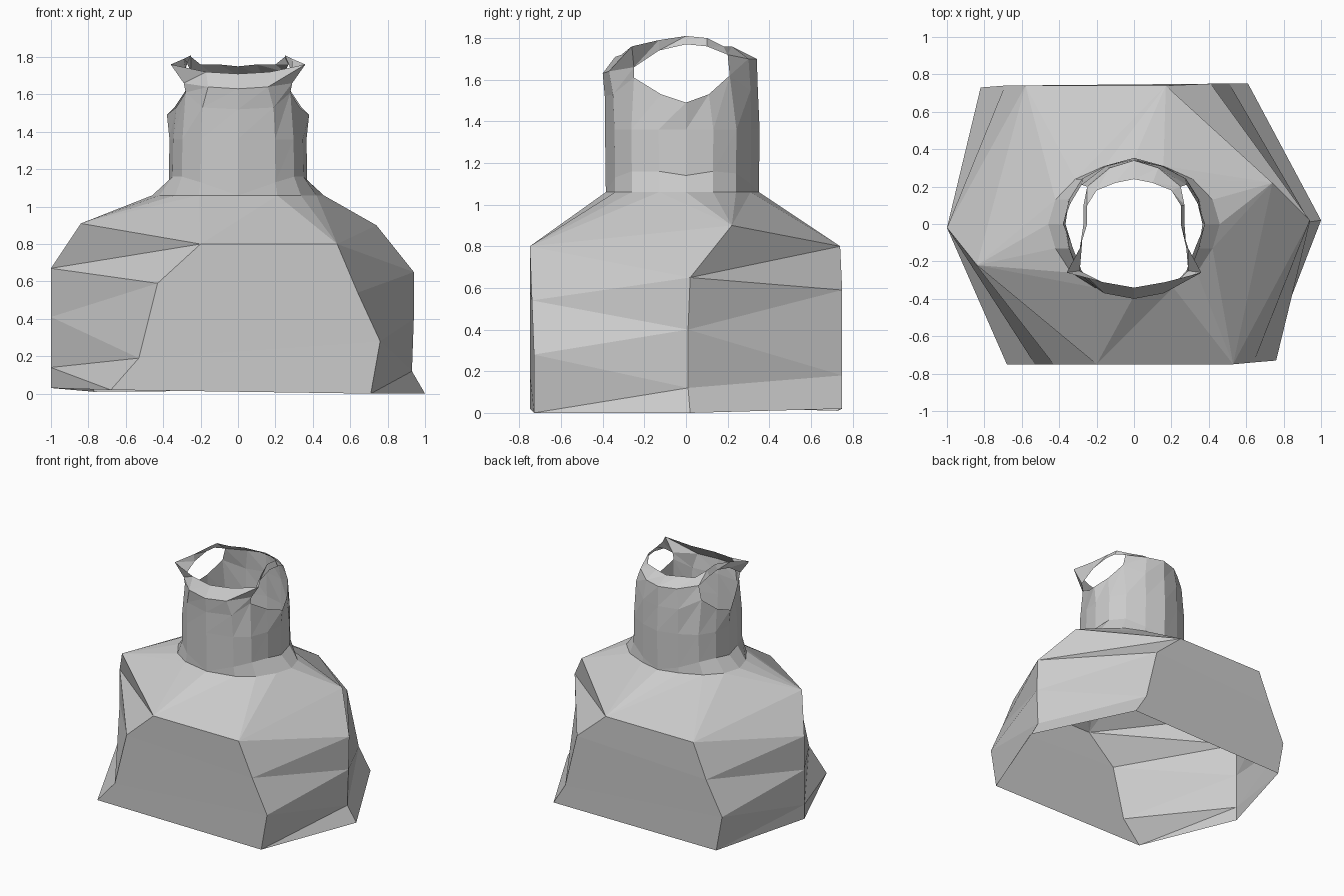
import bpy, bmesh

if "Cube" in bpy.data.objects:
    bpy.data.objects.remove(bpy.data.objects["Cube"])


def full_ring(half):
    """Mirror a right-hand half ring (front to back) into a closed loop."""
    return half + [(-x, y, z) for x, y, z in half[-2:0:-1]]


def finish(bm, name):
    bmesh.ops.remove_doubles(bm, verts=bm.verts, dist=0.002)
    bmesh.ops.recalc_face_normals(bm, faces=bm.faces)
    mesh = bpy.data.meshes.new(name)
    bm.to_mesh(mesh)
    bm.free()
    obj = bpy.data.objects.new(name, mesh)
    bpy.context.collection.objects.link(obj)
    return obj


def add_ring(bm, points):
    return [bm.verts.new(p) for p in points]


# Shared neck plan, right half from front to back
plan = [(0, -.385), (.2, -.34), (.30, -.26), (.35, -.13), (.37, 0),
        (.35, .13), (.28, .24), (.15, .31), (0, .35)]
base_z = [1.06, 1.13, 1.16, 1.16, 1.14, 1.16, 1.15, 1.10, 1.06]
flare = [1, 1.05, 1.12, 1.2, 1.24, 1.2, 1.12, 1.05, 1]
collar = [(x * f, y, 1.06) for (x, y), f in zip(plan, flare)]
base = [(x, y, z) for (x, y), z in zip(plan, base_z)]

# ---- torso: faceted skirt, open at the bottom ----
# columns: front left, front right, right ridge, back right, back left, left ridge
skirt = [
    [(-.2, -.75, .8), (.53, -.75, .8), (.94, .02, .65),
     (.17, .74, .8), (-.58, .74, .8), (-1, -.02, .67)],
    [(-.43, -.75, .59), (.64, -.74, .54), (.94, .01, .40),
     (.41, .75, .59), (-.69, .74, .54), (-1, -.02, .41)],
    [(-.53, -.75, .19), (.76, -.73, .28), (.93, .01, .12),
     (.51, .75, .18), (-.82, .73, .28), (-1, -.02, .14)],
    [(-.68, -.75, .02), (.71, -.73, 0), (1, .02, 0),
     (.61, .75, .02), (-.77, .73, .01), (-1, -.02, .03)],
]
bm = bmesh.new()
rows = [add_ring(bm, r) for r in skirt]
for up, low in zip(rows, rows[1:]):
    for i in range(6):
        j = (i + 1) % 6
        if i in (0, 3):                      # flat front and back panels
            bm.faces.new((up[i], low[i], low[j], up[j]))
        else:                                # facets leaning on the side ridge
            r, e = (j, i) if j in (2, 5) else (i, j)
            bm.faces.new((up[r], up[e], low[e]))
            bm.faces.new((up[r], low[e], low[r]))

# shoulder points and the facets beneath them
right_shoulder = bm.verts.new((.74, .22, .90))
left_shoulder = bm.verts.new((-.84, -.22, .91))
a, b, r, d, e, l = rows[0]
for tri in ((b, r, right_shoulder), (r, d, right_shoulder),
            (e, l, left_shoulder), (l, a, left_shoulder)):
    bm.faces.new(tri)

# shoulder slope: join the collar to the six-sided shoulder outline
outer = [a, b, right_shoulder, d, e, left_shoulder]
inner = add_ring(bm, full_ring(collar))
near = [min(range(6), key=lambda k: (outer[k].co.xy - v.co.xy).length) for v in inner]
for i, v in enumerate(inner):
    w, k = inner[(i + 1) % 16], near[i]
    bm.faces.new((v, w, outer[k]))
    while k != near[(i + 1) % 16]:
        bm.faces.new((w, outer[k], outer[(k + 1) % 6]))
        k = (k + 1) % 6

# rise from the collar to the neck base
top = add_ring(bm, full_ring(base))
for i in range(16):
    j = (i + 1) % 16
    if (inner[i].co - top[i].co).length < .001:
        bm.faces.new((inner[j], top[j], top[i]))
    elif (inner[j].co - top[j].co).length < .001:
        bm.faces.new((inner[i], inner[j], top[i]))
    else:
        bm.faces.new((inner[i], inner[j], top[j], top[i]))
finish(bm, "torso")

# ---- neck: open tube with side openings and a band over them ----
mid = [(x * .99, y * 1.01, 1.36) for x, y in plan]
upper = [(0, -.39, 1.52), (.19, -.35, 1.53), (.28, -.25, 1.61),
         (.33, -.12, 1.53), (.38, 0, 1.49), (.34, .11, 1.53),
         (.28, .21, 1.62), (.15, .31, 1.55), (0, .345, 1.55)]
band_low = [(0, -.40, 1.63), (.16, -.37, 1.64), (.29, -.25, 1.66),
            (.28, -.13, 1.74), (.27, 0, 1.77), (.27, .10, 1.76),
            (.25, .20, 1.72), (.13, .30, 1.70), (0, .34, 1.70)]
band_top = [(0, -.34, 1.71), (.17, -.31, 1.72), (.36, -.26, 1.76),
            (.29, -.13, 1.79), (.25, 0, 1.81), (.25, .10, 1.80),
            (.20, .18, 1.76), (.10, .22, 1.76), (0, .24, 1.75)]
bm = bmesh.new()
rings = [add_ring(bm, full_ring(h)) for h in (base, mid, upper, band_low, band_top)]
for n, (low, up) in enumerate(zip(rings, rings[1:])):
    for i in range(16):
        j = (i + 1) % 16
        if n == 2 and (2 <= i <= 5 or 10 <= i <= 13):
            continue                         # side opening
        bm.faces.new((low[i], low[j], up[j]))
        bm.faces.new((low[i], up[j], up[i]))
finish(bm, "neck")
